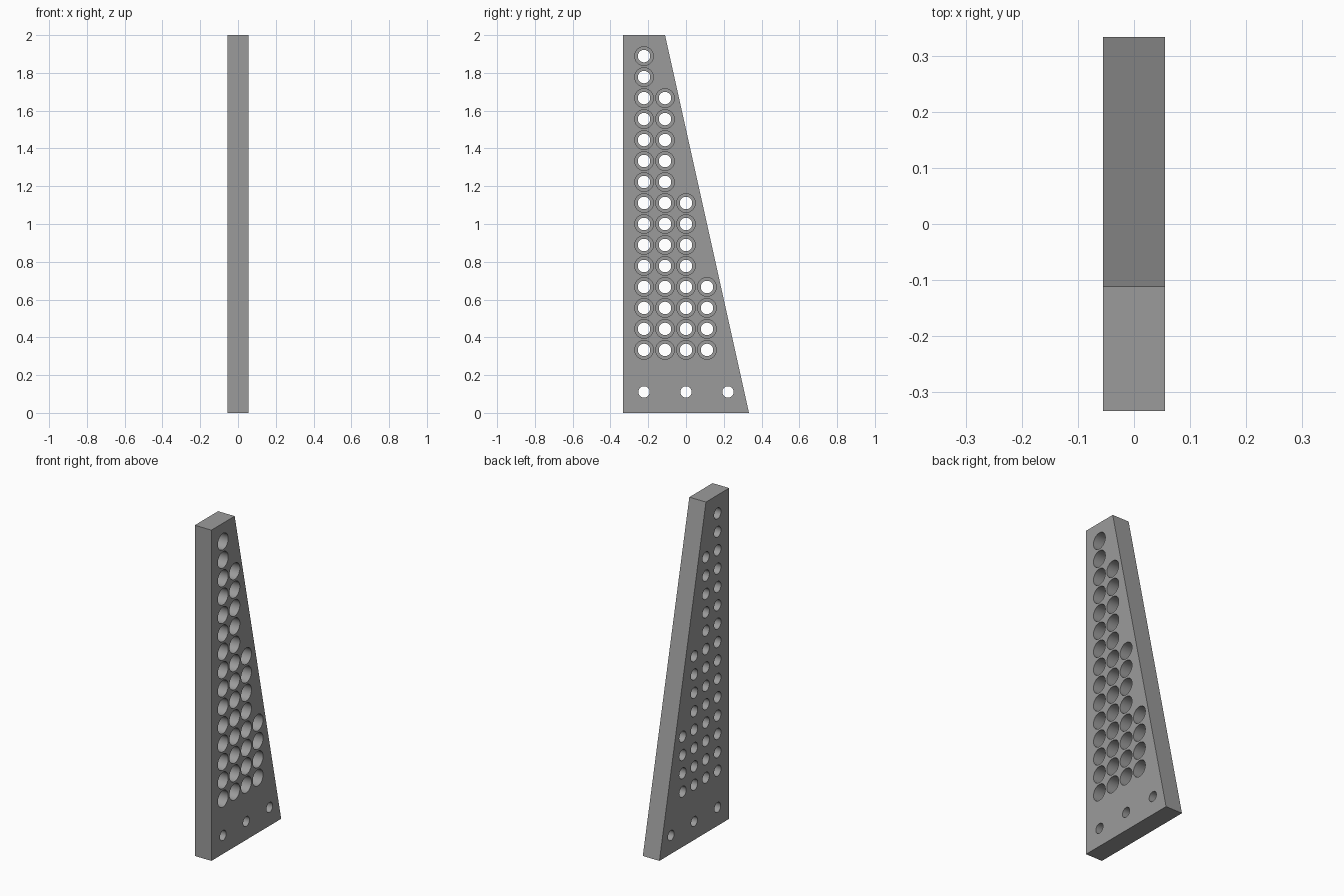
import bpy, bmesh, math

if "Cube" in bpy.data.objects:
    bpy.data.objects.remove(bpy.data.objects["Cube"])

U = 1 / 9            # hole pitch, also the plate thickness
HALF = U / 2
STEP = HALF - 0.6 * U  # x of the shoulder inside each counterbore

grey = bpy.data.materials.new("mid_grey")
grey.diffuse_color = (0.33, 0.33, 0.33, 1)
grey.use_nodes = True
grey.node_tree.nodes["Principled BSDF"].inputs["Base Color"].default_value = grey.diffuse_color


def make_object(name, bm):
    bmesh.ops.recalc_face_normals(bm, faces=bm.faces)
    mesh = bpy.data.meshes.new(name)
    bm.to_mesh(mesh)
    bm.free()
    mesh.materials.append(grey)
    obj = bpy.data.objects.new(name, mesh)
    bpy.context.collection.objects.link(obj)
    return obj


def add_lathe(bm, y, z, profile, sides=32):
    """Closed round cutter along x from (x, radius) pairs."""
    rings = []
    for x, r in profile:
        rings.append([bm.verts.new((x, y + r * math.cos(a), z + r * math.sin(a)))
                      for a in (2 * math.pi * i / sides for i in range(sides))])
    for a, b in zip(rings, rings[1:]):
        for i in range(sides):
            j = (i + 1) % sides
            bm.faces.new((a[i], a[j], b[j], b[i]))
    bm.faces.new(rings[0])
    bm.faces.new(rings[-1])


# Tapered plate
bm = bmesh.new()
outline = [(-3 * U, 0), (3 * U, 0), (-U, 18 * U), (-3 * U, 18 * U)]
face = bm.faces.new([bm.verts.new((-HALF, y, z)) for y, z in outline])
ext = bmesh.ops.extrude_face_region(bm, geom=[face])
bmesh.ops.translate(bm, vec=(U, 0, 0),
                    verts=[v for v in ext["geom"] if isinstance(v, bmesh.types.BMVert)])
plate = make_object("tapered_plate", bm)

# Stepped holes in columns, then plain mounting holes along the base
bm = bmesh.new()
stepped = [(-U, 0.033), (STEP, 0.033), (STEP, 0.0495), (U, 0.0495)]
for column, top in ((-2, 17), (-1, 15), (0, 10), (1, 6)):
    for row in range(3, top + 1):
        add_lathe(bm, column * U, row * U, stepped)
for column in (-2, 0, 2):
    add_lathe(bm, column * U, U, [(-U, 0.03), (U, 0.03)])
cutter = make_object("hole_cutter", bm)
cutter.hide_render = True

# Cut the holes
mod = plate.modifiers.new("holes", "BOOLEAN")
mod.operation = "DIFFERENCE"
mod.solver = "EXACT"
mod.object = cutter
bpy.context.view_layer.objects.active = plate
plate.select_set(True)
cutter.select_set(False)
bpy.ops.object.modifier_apply(modifier=mod.name)
bpy.data.objects.remove(cutter)
bpy.ops.object.shade_smooth_by_angle(angle=math.radians(30))
